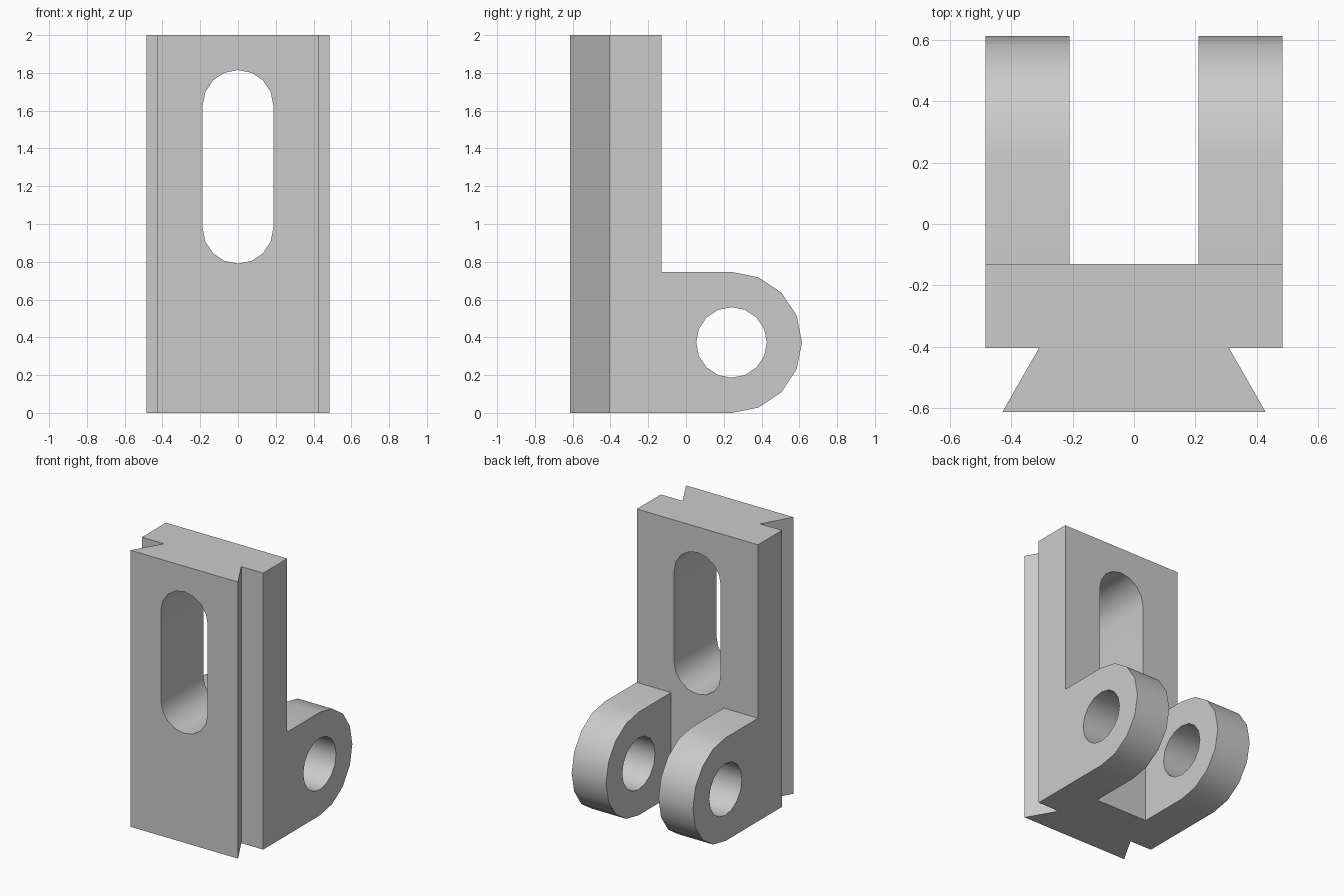
import bpy, bmesh
from math import pi, sin, cos
from mathutils import Vector

cube = bpy.data.objects.get("Cube")
if cube:
    bpy.data.objects.remove(cube, do_unlink=True)

grey = bpy.data.materials.new("plain grey")
grey.use_nodes = True
colour = (0.6, 0.6, 0.6, 1)
grey.diffuse_color = colour
grey.node_tree.nodes["Principled BSDF"].inputs["Base Color"].default_value = colour


def arc(cu, cv, radius, start, end, steps):
    angles = [start + (end - start) * i / steps for i in range(steps + 1)]
    return [(cu + radius * cos(a), cv + radius * sin(a)) for a in angles]


def extrude_profile(name, profile, axis, low, high):
    """Extrude a 2D outline along x, y or z."""
    place = {"x": lambda u, v: (low, u, v),
             "y": lambda u, v: (u, low, v),
             "z": lambda u, v: (u, v, low)}[axis]
    bm = bmesh.new()
    face = bm.faces.new([bm.verts.new(place(u, v)) for u, v in profile])
    made = bmesh.ops.extrude_face_region(bm, geom=[face])["geom"]
    offset = Vector([(high - low) * (axis == a) for a in "xyz"])
    bmesh.ops.translate(bm, vec=offset,
                        verts=[e for e in made if isinstance(e, bmesh.types.BMVert)])
    bmesh.ops.recalc_face_normals(bm, faces=bm.faces)
    mesh = bpy.data.meshes.new(name)
    bm.to_mesh(mesh)
    bm.free()
    mesh.materials.append(grey)
    obj = bpy.data.objects.new(name, mesh)
    bpy.context.collection.objects.link(obj)
    return obj


def combine(target, tool, operation):
    """Apply a boolean and discard the tool object."""
    mod = target.modifiers.new(operation.lower(), "BOOLEAN")
    mod.operation, mod.solver, mod.object = operation, "EXACT", tool
    bpy.context.view_layer.objects.active = target
    bpy.ops.object.modifier_apply(modifier=mod.name)
    bpy.data.objects.remove(tool, do_unlink=True)


WIDTH, BACK, STEP, FRONT = 0.485, -0.13, -0.405, -0.614
RADIUS, HOLE, PIVOT = 0.373, 0.187, 0.241

# Upright plate with a dovetail rail along its front
half = [(WIDTH, BACK), (WIDTH, STEP), (0.31, STEP), (0.43, FRONT)]
bracket = extrude_profile("dovetail_bracket",
                          half + [(-x, y) for x, y in reversed(half)], "z", 0, 2)

# Two rounded clevis ears at the back, each with a pin hole
ear_outline = [(BACK, 0)] + arc(PIVOT, RADIUS, RADIUS, -pi / 2, pi / 2, 8) + [(BACK, 2 * RADIUS)]
for side, low, high in (("right", -WIDTH, -0.21), ("left", 0.21, WIDTH)):
    ear = extrude_profile(side + "_ear", ear_outline, "x", low, high)
    pin = extrude_profile("pin_cutter", arc(PIVOT, RADIUS, HOLE, 0, 2 * pi, 16)[:-1],
                          "x", low - 0.1, high + 0.1)
    combine(ear, pin, "DIFFERENCE")
    combine(bracket, ear, "UNION")

# Long adjustment slot through the plate
slot = extrude_profile("slot_cutter",
                       arc(0, 1.628, HOLE, 0, pi, 8) + arc(0, 0.977, HOLE, pi, 2 * pi, 8),
                       "y", -1, 0.1)
combine(bracket, slot, "DIFFERENCE")

# Smooth the rounded walls, keep the machined edges crisp
bpy.ops.object.select_all(action="DESELECT")
bracket.select_set(True)
bpy.context.view_layer.objects.active = bracket
bpy.ops.object.shade_smooth_by_angle(angle=pi / 6)
